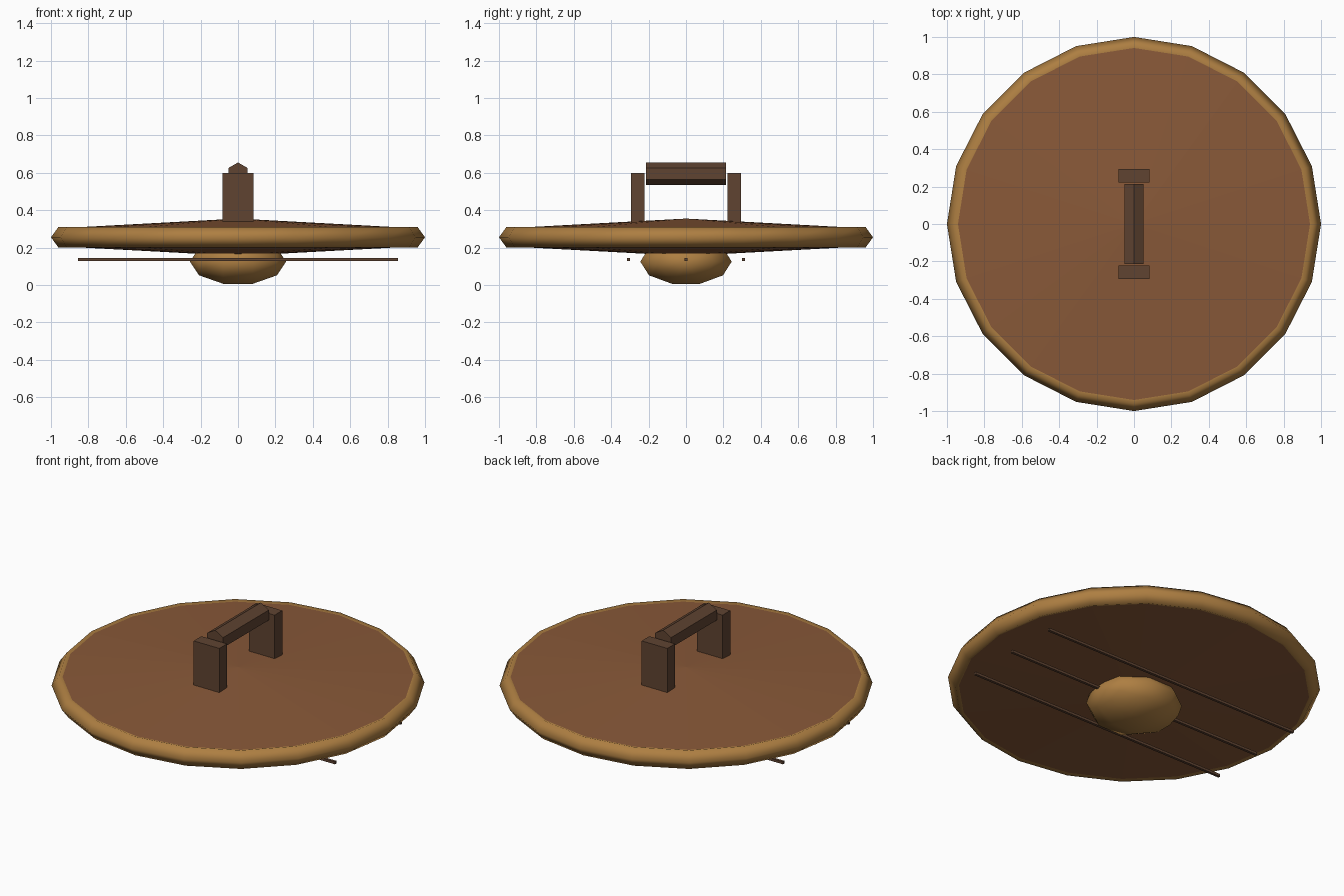
import bpy
import math

cube = bpy.data.objects.get("Cube")
if cube:
    bpy.data.objects.remove(cube, do_unlink=True)


def make_material(name, rgb):
    mat = bpy.data.materials.new(name)
    mat.use_nodes = True
    color = (*rgb, 1.0)
    mat.diffuse_color = color
    bsdf = next(n for n in mat.node_tree.nodes if n.type == 'BSDF_PRINCIPLED')
    bsdf.inputs["Base Color"].default_value = color
    return mat


wood = make_material("brown wood", (0.25, 0.10, 0.04))
bronze = make_material("golden bronze", (0.42, 0.21, 0.054))
leather = make_material("dark leather", (0.115, 0.057, 0.031))


def finish(name, mat, smooth=False):
    """Name, colour and shade the primitive just added, with its transform applied."""
    obj = bpy.context.object
    obj.name = name
    bpy.ops.object.transform_apply(location=False, rotation=True, scale=True)
    obj.data.materials.append(mat)
    if smooth:
        bpy.ops.object.shade_smooth()
    return obj


def box(name, mat, center, size):
    bpy.ops.mesh.primitive_cube_add(size=1, location=center)
    bpy.context.object.scale = size
    return finish(name, mat)


MID_Z = 0.255
RADIUS = 0.942

# Shield board: two shallow cones joined by a short wall inside the rim
SIDES = 20
EDGE, PEAK = 0.049, 0.10
verts = [(0, 0, MID_Z + PEAK), (0, 0, MID_Z - PEAK)]
for i in range(SIDES):
    a = math.tau * i / SIDES
    for dz in (EDGE, -EDGE):
        verts.append((RADIUS * math.cos(a), RADIUS * math.sin(a), MID_Z + dz))
faces = []
for i in range(SIDES):
    t, u = 2 + 2 * i, 2 + 2 * ((i + 1) % SIDES)
    faces += [(0, t, u), (1, u + 1, t + 1), (t, t + 1, u + 1, u)]
mesh = bpy.data.meshes.new("shield_board")
mesh.from_pydata(verts, [], faces)
mesh.materials.append(wood)
board = bpy.data.objects.new("shield_board", mesh)
bpy.context.collection.objects.link(board)

# Rim: low-poly ring with a five-sided section
bpy.ops.mesh.primitive_torus_add(major_segments=SIDES, minor_segments=5,
                                 major_radius=RADIUS, minor_radius=0.058,
                                 location=(0, 0, MID_Z))
finish("rim", bronze, smooth=True)

# Boss: flattened low-poly ball with its poles along x
bpy.ops.mesh.primitive_uv_sphere_add(segments=10, ring_count=5, radius=0.257,
                                     location=(0, 0, 0.125),
                                     rotation=(0, math.pi / 2, 0))
bpy.context.object.scale = (0.51, 1, 1)
finish("boss", bronze, smooth=True)

# Grip: two posts and a hexagonal bar
for side, label in ((-1, "front"), (1, "back")):
    box(label + "_grip_post", leather, (0, side * 0.258, 0.465), (0.168, 0.072, 0.27))
bpy.ops.mesh.primitive_cylinder_add(vertices=6, radius=0.06, depth=0.428,
                                    location=(0, 0, 0.595),
                                    rotation=(math.pi / 2, 0, 0))
finish("grip_bar", leather)

# Thin rods across the underside
for y, label in ((-0.307, "front"), (0, "middle"), (0.307, "back")):
    box(label + "_rod", leather, (0, y, 0.136), (1.71, 0.015, 0.015))
